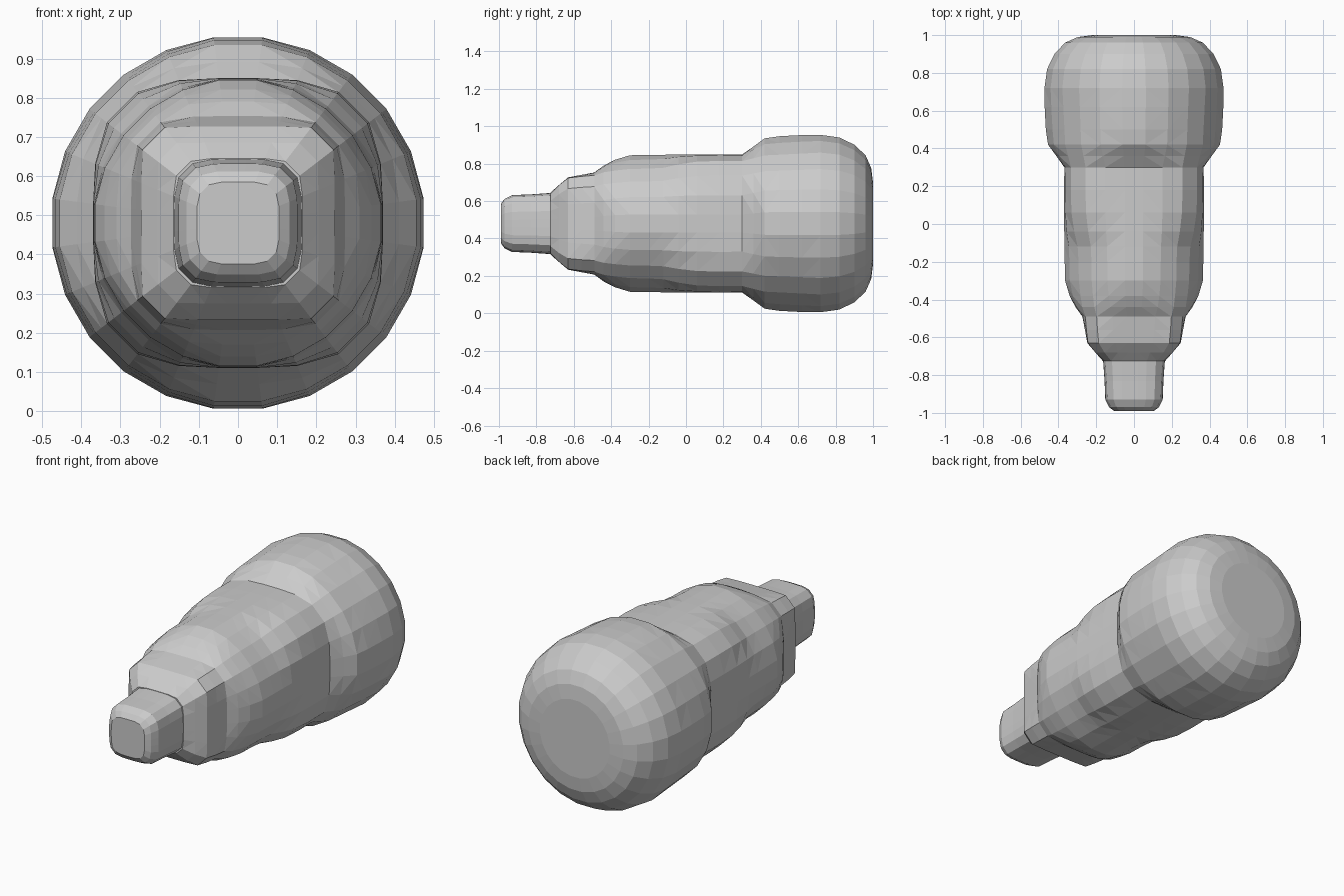
import bpy, bmesh, math

if "Cube" in bpy.data.objects:
    bpy.data.objects.remove(bpy.data.objects["Cube"])

SEG = 24
AXIS_Z = 0.48


def loft(name, rings):
    """Skin rings of (y, half width, squareness): 2 is round, higher is squarer."""
    bm = bmesh.new()
    loops = []
    for y, a, n in rings:
        loop = []
        for i in range(SEG):
            t = 2 * math.pi * (i + 0.5) / SEG
            c, s = math.cos(t), math.sin(t)
            r = a / (abs(c) ** n + abs(s) ** n) ** (1 / n)
            loop.append(bm.verts.new((r * c, y, AXIS_Z + r * s)))
        loops.append(loop)
    for p, q in zip(loops, loops[1:]):
        for i in range(SEG):
            j = (i + 1) % SEG
            bm.faces.new((p[i], p[j], q[j], q[i]))
    bm.faces.new(loops[0])
    bm.faces.new(loops[-1])
    bmesh.ops.recalc_face_normals(bm, faces=bm.faces)
    # faceted look: split the curved side quads
    bmesh.ops.triangulate(bm, faces=[f for f in bm.faces if len(f.verts) == 4],
                          quad_method='SHORT_EDGE')
    mesh = bpy.data.meshes.new(name)
    bm.to_mesh(mesh)
    bm.free()
    obj = bpy.data.objects.new(name, mesh)
    bpy.context.collection.objects.link(obj)
    return obj


# small rounded-square tip at the front
loft("tip", [
    (-0.99, 0.105, 4), (-0.97, 0.132, 4), (-0.93, 0.152, 4),
    (-0.83, 0.156, 4), (-0.73, 0.163, 4), (-0.62, 0.165, 4),
])

# square collar, round shaft, squarer neck and round rear bulb
loft("body", [
    (-0.725, 0.165, 5), (-0.68, 0.205, 12), (-0.63, 0.247, 8),
    (-0.56, 0.26, 6), (-0.49, 0.273, 4.5), (-0.44, 0.31, 3),
    (-0.38, 0.342, 2.3), (-0.30, 0.368, 2), (-0.20, 0.37, 2),
    (-0.12, 0.37, 2.1), (-0.04, 0.37, 2.6), (0.06, 0.37, 3.2),
    (0.18, 0.37, 3.4), (0.30, 0.369, 3.4), (0.36, 0.412, 2.5),
    (0.42, 0.459, 2.0), (0.50, 0.472, 1.9), (0.62, 0.478, 1.92),
    (0.72, 0.478, 2), (0.82, 0.464, 2), (0.90, 0.425, 2),
    (0.96, 0.368, 2), (0.99, 0.30, 2), (1.0, 0.22, 2),
])
